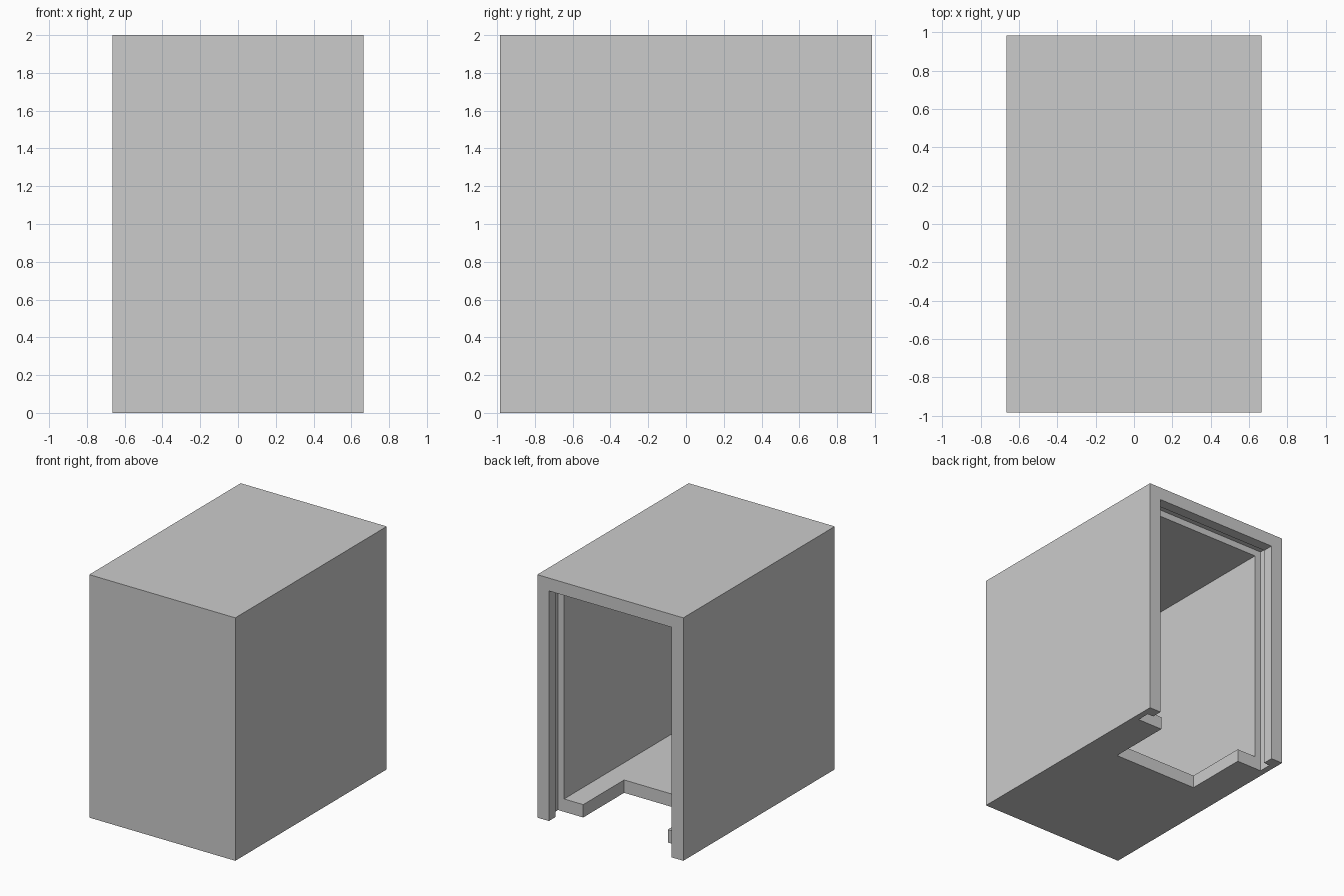
import bpy
import bmesh

# Overall size and wall measures
HX, HY, TOP = 0.665, 0.985, 2.0
WALL = 0.106
GROOVE = 0.055            # extra depth of the groove cut into the walls
INNER_X = HX - WALL
INNER_TOP = TOP - WALL
LIP_Y, RIM_Y = 0.787, 0.897   # front and back of the groove

cube = bpy.data.objects.get("Cube")
if cube:
    bpy.data.objects.remove(cube, do_unlink=True)

grey = bpy.data.materials.new("light_grey")
grey.use_nodes = True
colour = (0.6, 0.6, 0.6, 1)
grey.diffuse_color = colour
grey.node_tree.nodes["Principled BSDF"].inputs["Base Color"].default_value = colour


def box(name, half_x, y0, y1, z0, z1):
    """Box symmetric about x = 0, spanning the given y and z ranges."""
    bm = bmesh.new()
    bmesh.ops.create_cube(bm, size=1)
    for v in bm.verts:
        v.co.x *= 2 * half_x
        v.co.y = y0 + (v.co.y + 0.5) * (y1 - y0)
        v.co.z = z0 + (v.co.z + 0.5) * (z1 - z0)
    mesh = bpy.data.meshes.new(name)
    bm.to_mesh(mesh)
    bm.free()
    mesh.materials.append(grey)
    obj = bpy.data.objects.new(name, mesh)
    bpy.context.scene.collection.objects.link(obj)
    return obj


housing = box("housing", HX, -HY, HY, 0, TOP)

cutters = [
    # hollow interior above the floor
    box("cavity_cutter", INNER_X, -HY + WALL, 0.84, WALL, INNER_TOP),
    # groove round both sides and the top, open at the bottom
    box("groove_cutter", INNER_X + GROOVE, LIP_Y, RIM_Y, -0.1, INNER_TOP + GROOVE),
    # back opening running down through the floor
    box("opening_cutter", INNER_X, 0.85, HY + 0.1, -0.1, INNER_TOP),
    # rectangular notch in the back of the floor
    box("notch_cutter", 0.385, 0.255, 0.85, -0.1, 0.5),
]

for cutter in cutters:
    cutter.hide_render = True
    mod = housing.modifiers.new(cutter.name, "BOOLEAN")
    mod.operation = "DIFFERENCE"
    mod.solver = "EXACT"
    mod.object = cutter

# Bake the cuts and remove the helpers
depsgraph = bpy.context.evaluated_depsgraph_get()
baked = bpy.data.meshes.new_from_object(housing.evaluated_get(depsgraph))
housing.modifiers.clear()
housing.data = baked
for cutter in cutters:
    bpy.data.objects.remove(cutter, do_unlink=True)

housing.data.materials.clear()
housing.data.materials.append(grey)
for poly in housing.data.polygons:
    poly.material_index = 0
    poly.use_smooth = False
